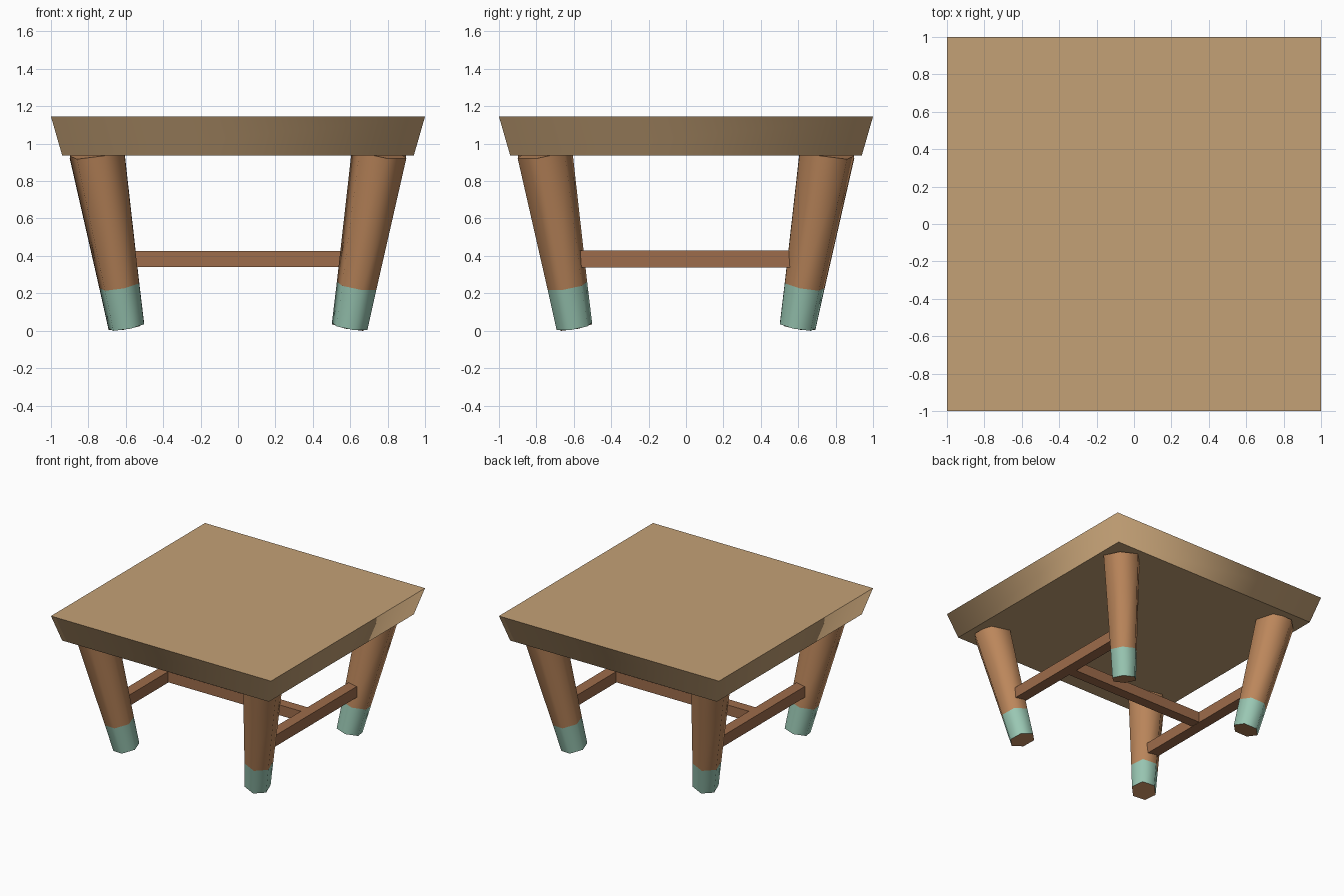
import bpy, bmesh, math

if "Cube" in bpy.data.objects:
    bpy.data.objects.remove(bpy.data.objects["Cube"])


def material(name, rgb):
    m = bpy.data.materials.new(name)
    m.diffuse_color = (*rgb, 1)
    m.use_nodes = True
    m.node_tree.nodes["Principled BSDF"].inputs["Base Color"].default_value = m.diffuse_color
    return m


TOP = material("light_wood", (0.55, 0.355, 0.18))
LEG = material("leg_wood", (0.50, 0.24, 0.105))
SOCK = material("mint_paint", (0.32, 0.57, 0.45))
BAR = material("dark_wood", (0.34, 0.15, 0.07))


def loft(name, rings, mats, band_mats):
    """Skin stacked rings: smooth sides, flat sharp-edged caps."""
    bm = bmesh.new()
    loops = [[bm.verts.new(p) for p in ring] for ring in rings]
    n = len(loops[0])
    for a, b, mi in zip(loops, loops[1:], band_mats):
        for i in range(n):
            j = (i + 1) % n
            f = bm.faces.new((a[i], a[j], b[j], b[i]))
            f.smooth = True
            f.material_index = mi
    for cap in (list(reversed(loops[0])), loops[-1]):
        f = bm.faces.new(cap)
        for e in f.edges:
            e.smooth = False
    bmesh.ops.recalc_face_normals(bm, faces=bm.faces[:])
    me = bpy.data.meshes.new(name)
    bm.to_mesh(me)
    bm.free()
    for m in mats:
        me.materials.append(m)
    ob = bpy.data.objects.new(name, me)
    bpy.context.collection.objects.link(ob)
    return ob


def square(h, z):
    return [(-h, -h, z), (h, -h, z), (h, h, z), (-h, h, z)]


def box(name, center, size):
    bm = bmesh.new()
    bmesh.ops.create_cube(bm, size=1)
    bmesh.ops.scale(bm, vec=size, verts=bm.verts[:])
    bmesh.ops.translate(bm, vec=center, verts=bm.verts[:])
    me = bpy.data.meshes.new(name)
    bm.to_mesh(me)
    bm.free()
    me.materials.append(BAR)
    bpy.context.collection.objects.link(bpy.data.objects.new(name, me))


# Tabletop with sides that slope inward underneath
loft("tabletop", [square(0.94, 0.937), square(1.0, 1.145)], [TOP], [0])

# Splayed six-sided legs with painted feet: (offset, height, radius)
LEG_RINGS = [(0.597, 0.023, 0.098), (0.634, 0.24, 0.109), (0.755, 0.953, 0.150)]
SPLAY = 0.17


def leg_ring(sx, sy, off, z, r):
    pts = []
    for k in range(6):
        a = math.radians(45 + 60 * k)
        dx, dy = r * math.cos(a), r * math.sin(a)
        # the ring plane is square to the tilted leg
        pts.append((sx * off + dx, sy * off + dy, z - SPLAY * (sx * dx + sy * dy)))
    return pts


for sy, row in ((-1, "front"), (1, "back")):
    for sx, side in ((-1, "left"), (1, "right")):
        loft(f"{row}_{side}_leg", [leg_ring(sx, sy, *r) for r in LEG_RINGS],
             [LEG, SOCK], [1, 0])

# H-shaped stretcher between the legs
for sx, side in ((-1, "left"), (1, "right")):
    box(f"{side}_stretcher", (sx * 0.65, 0, 0.383), (0.09, 1.3, 0.09))
box("cross_stretcher", (0, 0, 0.383), (1.28, 0.085, 0.085))
